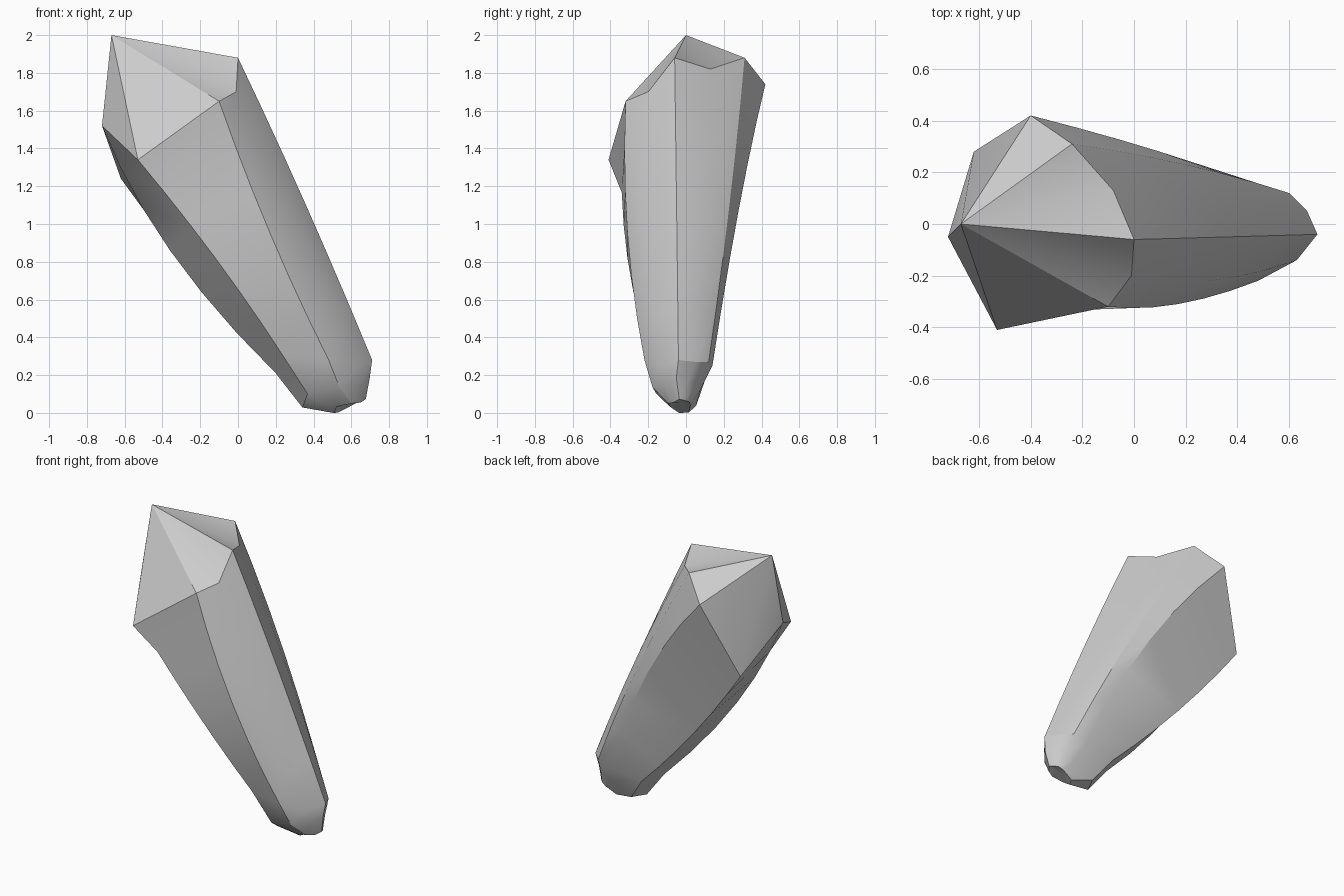
import bpy, bmesh, math
from mathutils import Vector

if "Cube" in bpy.data.objects:
    bpy.data.objects.remove(bpy.data.objects["Cube"])

# Lengthwise ridges of the shard, each given at rim, middle and foot
RIDGES = [
    [(0.00, -.06, 1.88), (.36, -.05, 1.10), (.71, -.04, .28)],
    [(-.01, -.20, 1.70), (.29, -.22, 1.00), (.63, -.14, .25)],
    [(-.10, -.32, 1.65), (.17, -.31, .95), (.48, -.22, .28)],
    [(-.53, -.34, 1.34), (-.12, -.31, .82), (.24, -.19, .30)],
    [(-.72, -.05, 1.52), (-.36, -.05, .86), (.20, -.04, .21)],
    [(-.62, .28, 1.24), (-.20, .20, .70), (.27, .11, .20)],
    [(-.40, .42, 1.74), (.10, .28, 1.08), (.50, .14, .25)],
    [(-.24, .31, 1.88), (.20, .23, 1.10), (.60, .12, .27)],
    [(-.08, .13, 1.82), (.29, .11, 1.10), (.67, .05, .27)],
]
FLARED = 3      # ridge whose rim corner flares outward
LEVELS = 7


def along(ridge, t):
    """Smooth curve through the three points of a ridge."""
    a, b, c = (Vector(p) for p in ridge)
    return a * (1 - t) * (1 - 2 * t) + b * 4 * t * (1 - t) + c * t * (2 * t - 1)


# Body rings
rings = [[along(r, i / (LEVELS - 1)) for r in RIDGES] for i in range(LEVELS)]
rings[0][FLARED].y = -.41

# Rounded, tilted foot rings
foot = rings[-1]
middle = sum(foot, Vector()) / len(foot)
for centre, scale in (((.535, -.04, .12), .70), ((.60, -.03, .042), .33)):
    ring = []
    for p in foot:
        d = (p - middle) * scale
        d.z += .3 * d.x
        ring.append(Vector(centre) + d)
    rings.append(ring)

bm = bmesh.new()
rows = [[bm.verts.new(p) for p in ring] for ring in rings]
n = len(RIDGES)
for upper, lower in zip(rows, rows[1:]):
    for i in range(n):
        j = (i + 1) % n
        bm.faces.new((upper[i], upper[j], lower[j], lower[i]))

# Pointed crown and slightly dished foot cap
for row, tip in ((rows[0], (-.67, 0, 2)), (rows[-1], (.595, -.03, .055))):
    v = bm.verts.new(tip)
    for i in range(n):
        bm.faces.new((row[i], row[(i + 1) % n], v))

bmesh.ops.recalc_face_normals(bm, faces=bm.faces)
mesh = bpy.data.meshes.new("crystal_shard")
bm.to_mesh(mesh)
bm.free()
shard = bpy.data.objects.new("crystal_shard", mesh)
bpy.context.collection.objects.link(shard)
bpy.context.view_layer.objects.active = shard
shard.select_set(True)
bpy.ops.object.shade_smooth_by_angle(angle=math.radians(28))
